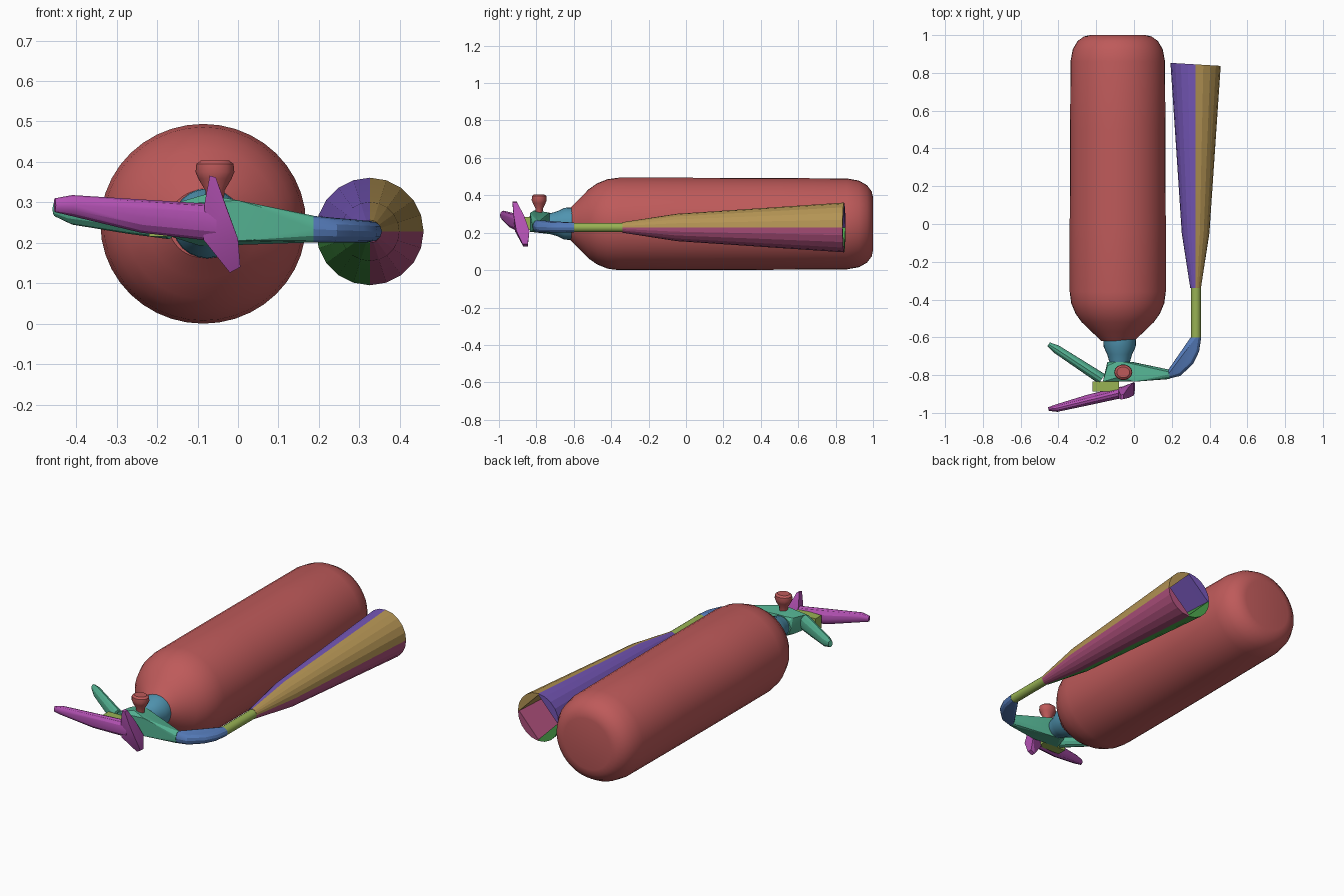
import bpy, bmesh, math
from mathutils import Vector

if "Cube" in bpy.data.objects:
    bpy.data.objects.remove(bpy.data.objects["Cube"])


def material(name, r, g, b):
    lin = [((c / 255 + 0.055) / 1.055) ** 2.4 for c in (r, g, b)]
    m = bpy.data.materials.new(name)
    m.diffuse_color = (*lin, 1)
    m.use_nodes = True
    m.node_tree.nodes["Principled BSDF"].inputs["Base Color"].default_value = m.diffuse_color
    return m


RED = material("red", 190, 90, 90)
CYAN = material("steel_blue", 80, 148, 176)
TEAL = material("teal", 84, 178, 146)
BLUE = material("blue", 84, 122, 184)
OLIVE = material("olive", 152, 178, 84)
MAGENTA = material("magenta", 180, 82, 180)
PURPLE = material("purple", 116, 86, 182)
TAN = material("tan", 180, 148, 84)
WINE = material("wine", 174, 80, 124)
GREEN = material("green", 76, 164, 76)


def finish(name, bm, mat, angle=30):
    bmesh.ops.recalc_face_normals(bm, faces=bm.faces)
    me = bpy.data.meshes.new(name)
    bm.to_mesh(me)
    bm.free()
    me.materials.append(mat)
    ob = bpy.data.objects.new(name, me)
    bpy.context.collection.objects.link(ob)
    bpy.ops.object.select_all(action='DESELECT')
    ob.select_set(True)
    bpy.context.view_layer.objects.active = ob
    bpy.ops.object.shade_smooth_by_angle(angle=math.radians(angle))


def loft(name, mat, rings, angle=30):
    """Skin closed rings of equal length and cap both ends."""
    bm = bmesh.new()
    vs = [[bm.verts.new(p) for p in ring] for ring in rings]
    n = len(vs[0])
    for a, b in zip(vs, vs[1:]):
        for i in range(n):
            j = (i + 1) % n
            bm.faces.new((a[i], a[j], b[j], b[i]))
    bm.faces.new(vs[0])
    bm.faces.new(vs[-1])
    finish(name, bm, mat, angle)


def hull(name, mat, points, angle=20):
    """Convex solid around a handful of points."""
    bm = bmesh.new()
    for p in points:
        bm.verts.new(p)
    bmesh.ops.convex_hull(bm, input=bm.verts)
    bmesh.ops.delete(bm, geom=[v for v in bm.verts if not v.link_faces], context='VERTS')
    bmesh.ops.dissolve_limit(bm, angle_limit=0.02, verts=bm.verts, edges=bm.edges)
    finish(name, bm, mat, angle)


def ring(center, axis, ru, rz, n=12):
    """Ellipse across a direction; rz is the more vertical radius."""
    d = Vector(axis).normalized()
    w = Vector((0, 1, 0)) if abs(d.z) > 0.9 else Vector((0, 0, 1))
    u = d.cross(w).normalized()
    w = u.cross(d)
    return [Vector(center) + u * ru * math.cos(2 * math.pi * i / n)
            + w * rz * math.sin(2 * math.pi * i / n) for i in range(n)]


Y = (0, 1, 0)

# Cylinder body lying along y, rounded base and domed shoulder
profile = [(1.0, .145), (.993, .178), (.968, .212), (.925, .237), (.86, .249), (.5, .251),
           (0, .253), (-.36, .253), (-.42, .245), (-.475, .222), (-.52, .19), (-.57, .138), (-.62, .086)]
loft("cylinder_body", RED,
     [ring((-.086, y, .247), Y, r * 1.005, r * .976, 40) for y, r in profile])

# Neck collar
loft("neck_collar", CYAN,
     [ring((-.076, y, .248), Y, r, r, 24) for y, r in
      [(-.61, .087), (-.65, .085), (-.69, .066), (-.74, .052)]])

# Valve body, narrowing towards the hose outlet
hull("valve_body", TEAL,
     ring((.187, -.796, .234), (1, 0, 0), .025, .033)
     + ring((-.075, -.73, .25), Y, .066, .06, 10)
     + [(-.165, -.835, .215), (-.165, -.835, .295), (-.08, -.81, .32), (0, -.835, .205),
        (0, -.835, .305), (-.03, -.74, .3), (-.14, -.75, .21), (-.14, -.75, .3)])

# Fixed carrying handle, a tapering blade
d = (-.27, .18, 0)
hull("carry_handle", TEAL,
     ring((-.17, -.82, .255), d, .03, .046) + ring((-.27, -.755, .262), d, .027, .04)
     + ring((-.41, -.663, .276), d, .023, .031) + ring((-.452, -.637, .283), d, .012, .018))

# Pivot between handle and lever
hull("lever_pivot", OLIVE,
     [(x, y, z) for x in (-.22, -.08) for y in (-.835, -.888) for z in (.215, .285)])

# Squeeze lever
d = (-.36, -.09, 0)
hull("squeeze_lever", MAGENTA,
     ring((-.06, -.89, .25), d, .03, .046) + ring((-.24, -.931, .263), d, .028, .038)
     + ring((-.41, -.975, .293), d, .02, .025) + ring((-.453, -.98, .293), d, .01, .017))

# Upright lever bracket, leaning forward at the top
hull("lever_bracket", MAGENTA,
     [(x, y + s * t, z) for x, y, z, t in
      [(-.07, -.917, .366, .012), (-.055, -.915, .362, .012), (-.083, -.9, .295, .022),
       (-.03, -.893, .29, .028), (-.085, -.892, .207, .022), (0, -.872, .21, .035),
       (.006, -.86, .14, .014), (-.02, -.858, .126, .012)] for s in (-1, 1)])

# Gauge knob on top of the valve
loft("gauge_knob", RED,
     [ring((-.057, -.785, z), (0, 0, 1), r, r * .86, 14) for z, r in
      [(.305, .022), (.33, .024), (.358, .041), (.375, .048), (.395, .046), (.404, .034)]])

# Elbow from the valve to the hose
hull("hose_elbow", BLUE,
     ring((.18, -.797, .234), (1, 0, 0), .023, .033)
     + ring((.235, -.778, .231), (1, .4, 0), .028, .03)
     + ring((.288, -.725, .229), (.7, 1, 0), .029, .028)
     + ring((.317, -.67, .228), (.2, 1, 0), .028, .027)
     + ring((.328, -.6, .228), Y, .028, .026))

# Hose
loft("hose", OLIVE, [ring((.328, y, .228), Y, .026, .025, 16) for y in (-.61, -.33)])

# Discharge horn: four flat-backed staves around an open square bore
for k, (name, mat) in enumerate([("upper_right", TAN), ("upper_left", PURPLE),
                                 ("lower_left", GREEN), ("lower_right", WINE)]):
    rings = []
    for y, r in [(-.34, .028), (-.05, .073), (.845, .133)]:
        pts = []
        for i in range(6):
            a = math.pi / 2 * (k + i / 5)
            pts.append((r, a))
        pts += [(r * .94, math.pi / 2 * (k + 1)), (r * .94, math.pi / 2 * k)]
        tilt = .06 if y > .8 else 0
        rings.append([(.326 + q * math.cos(a), y - tilt * q * math.cos(a),
                       .228 + q * math.sin(a)) for q, a in pts])
    loft("horn_stave_" + name, mat, rings, 15)
